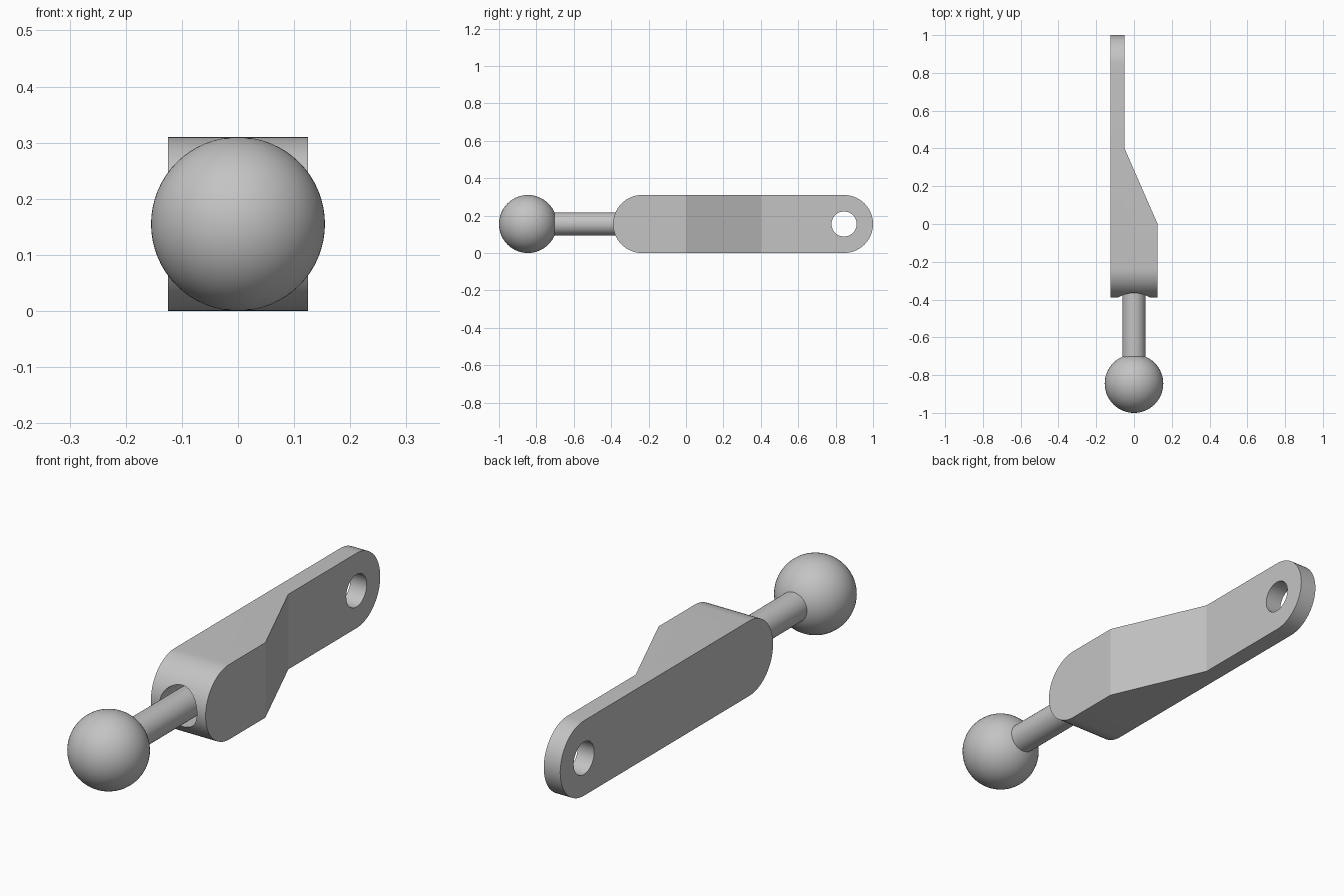
import bpy, bmesh, math
from mathutils import Vector

if "Cube" in bpy.data.objects:
    bpy.data.objects.remove(bpy.data.objects["Cube"])

R = 0.155          # ball radius, also half the height of the arm
AX = 0.155         # height of the centre line

grey = bpy.data.materials.new("plain_grey")
grey.diffuse_color = (0.55, 0.55, 0.55, 1)
grey.use_nodes = True
grey.node_tree.nodes["Principled BSDF"].inputs["Base Color"].default_value = grey.diffuse_color


def prism(name, points, direction):
    """Extrude a closed 3D outline along a vector."""
    bm = bmesh.new()
    face = bm.faces.new([bm.verts.new(p) for p in points])
    new = bmesh.ops.extrude_face_region(bm, geom=[face])["geom"]
    bmesh.ops.translate(bm, vec=Vector(direction),
                        verts=[v for v in new if isinstance(v, bmesh.types.BMVert)])
    bmesh.ops.recalc_face_normals(bm, faces=bm.faces)
    mesh = bpy.data.meshes.new(name)
    bm.to_mesh(mesh)
    bm.free()
    obj = bpy.data.objects.new(name, mesh)
    bpy.context.collection.objects.link(obj)
    mesh.materials.append(grey)
    return obj


def circle(n=64):
    return [(math.cos(2 * math.pi * i / n), math.sin(2 * math.pi * i / n)) for i in range(n)]


def rod_y(name, r, y0, y1):
    return prism(name, [(r * c, y0, AX + r * s) for c, s in circle()], (0, y1 - y0, 0))


def boolean(obj, cutter, operation):
    mod = obj.modifiers.new(operation, 'BOOLEAN')
    mod.operation, mod.object, mod.solver = operation, cutter, 'EXACT'
    bpy.context.view_layer.objects.active = obj
    bpy.ops.object.modifier_apply(modifier=mod.name)
    bpy.data.objects.remove(cutter)


def smooth(obj):
    bpy.ops.object.select_all(action='DESELECT')
    obj.select_set(True)
    bpy.context.view_layer.objects.active = obj
    bpy.ops.object.shade_smooth_by_angle(angle=math.radians(20))


# Arm: round-ended side outline intersected with the stepped plan outline
outline = []
for yc, start in ((1 - R, -math.pi / 2), (-0.39 + R, math.pi / 2)):
    for i in range(33):
        a = start + math.pi * i / 32
        outline.append((-0.125, yc + R * math.cos(a), AX + R * math.sin(a)))
arm = prism("arm", outline, (0.25, 0, 0))
plan = [(-0.2, -0.6), (0.125 + 0.075, -0.6), (0.2, -0.171), (-0.05, 0.4), (-0.05, 1.2), (-0.2, 1.2)]
boolean(arm, prism("plan_cutter", [(x, y, -0.1) for x, y in plan], (0, 0, 0.6)), 'INTERSECT')

# Pin hole in the thin end and socket in the thick end
boolean(arm, prism("pin_cutter", [(-0.3, 1 - R + 0.067 * c, AX + 0.067 * s) for c, s in circle()],
                   (0.6, 0, 0)), 'DIFFERENCE')
boolean(arm, rod_y("socket_cutter", 0.085, -0.6, -0.16), 'DIFFERENCE')
smooth(arm)

# Shaft running from the ball into the socket
smooth(rod_y("shaft", 0.061, -0.78, -0.15))

# Ball
bpy.ops.mesh.primitive_uv_sphere_add(segments=64, ring_count=32, radius=R, location=(0, -1 + R, AX))
ball = bpy.context.object
ball.name = "ball"
ball.data.materials.append(grey)
smooth(ball)
